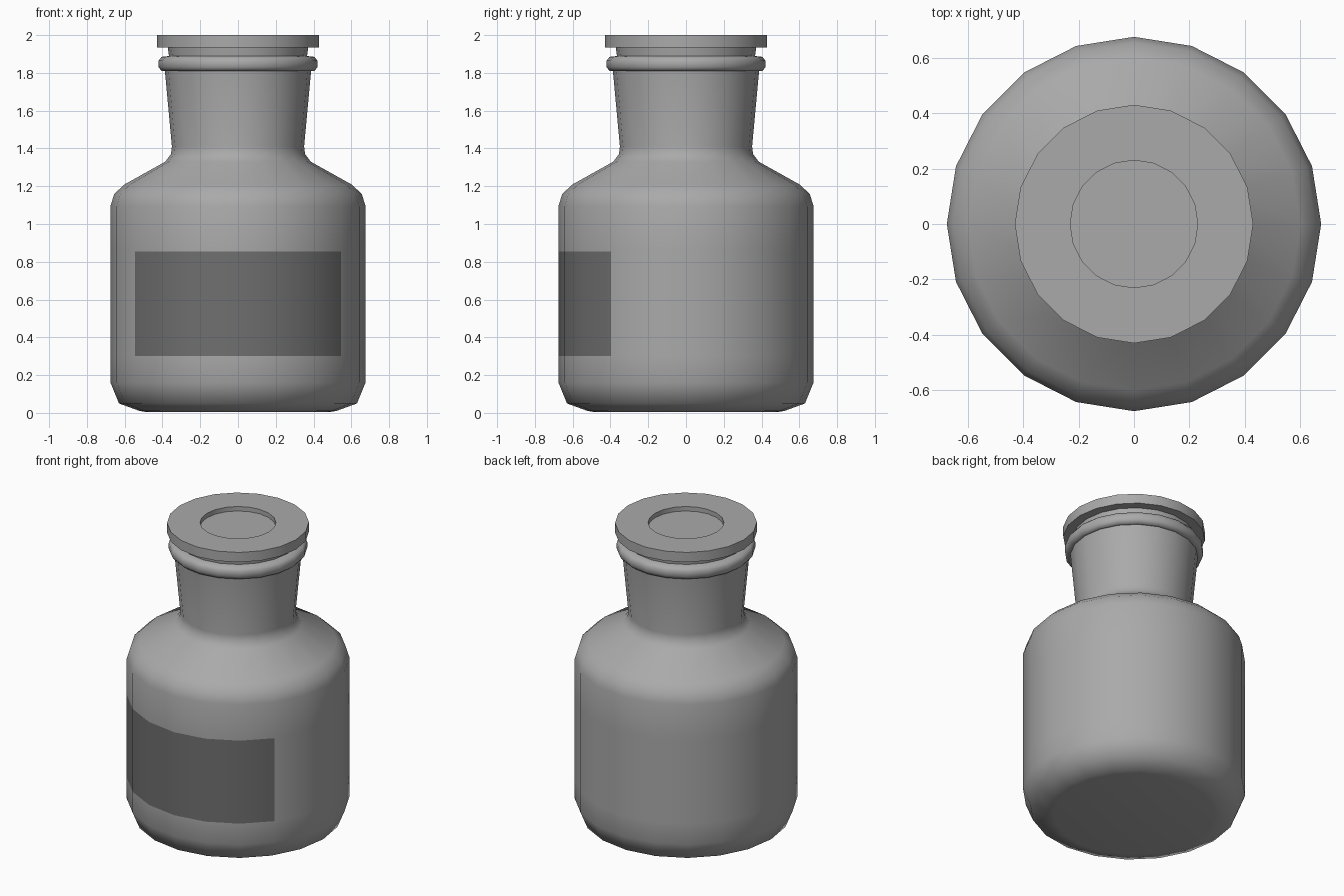
import bpy, bmesh, math

SIDES = 20

cube = bpy.data.objects.get("Cube")
if cube:
    bpy.data.objects.remove(cube, do_unlink=True)


def make_material(name, grey):
    mat = bpy.data.materials.new(name)
    mat.use_nodes = True
    colour = (grey, grey, grey, 1)
    mat.diffuse_color = colour
    mat.node_tree.nodes["Principled BSDF"].inputs["Base Color"].default_value = colour
    return mat


def lathe(name, profile, materials, smooth_angle):
    """Spin (radius, height) points round the z axis; zero radius closes the end."""
    bm = bmesh.new()
    rings = []
    for r, z in profile:
        if r == 0:
            rings.append([bm.verts.new((0, 0, z))] * SIDES)
        else:
            turns = [math.tau * i / SIDES for i in range(SIDES)]
            rings.append([bm.verts.new((r * math.cos(a), r * math.sin(a), z)) for a in turns])
    for low, high in zip(rings, rings[1:]):
        for i in range(SIDES):
            j = (i + 1) % SIDES
            corners = dict.fromkeys((low[i], low[j], high[j], high[i]))
            bm.faces.new(list(corners))
    bmesh.ops.recalc_face_normals(bm, faces=bm.faces)
    mesh = bpy.data.meshes.new(name)
    bm.to_mesh(mesh)
    bm.free()
    obj = bpy.data.objects.new(name, mesh)
    bpy.context.collection.objects.link(obj)
    for mat in materials:
        mesh.materials.append(mat)
    bpy.ops.object.select_all(action='DESELECT')
    obj.select_set(True)
    bpy.context.view_layer.objects.active = obj
    bpy.ops.object.shade_smooth_by_angle(angle=math.radians(smooth_angle))
    return obj


glass = make_material("grey glass", 0.40)
paper = make_material("dark label", 0.16)

# Bottle: rounded base, straight wall, shoulder, flaring neck, lip and mouth
LABEL_LOW, LABEL_HIGH = 0.30, 0.855
bottle = lathe("bottle", [
    (0, 0.005), (0.49, 0.005), (0.52, 0.01), (0.63, 0.05), (0.675, 0.16),
    (0.675, LABEL_LOW), (0.675, LABEL_HIGH), (0.675, 1.095),
    (0.655, 1.16), (0.60, 1.21), (0.385, 1.33), (0.355, 1.37), (0.35, 1.41),
    (0.387, 1.81), (0.405, 1.81), (0.42, 1.83), (0.42, 1.865), (0.405, 1.885),
    (0.36, 1.89), (0.34, 1.75),
], [glass, paper], 55)

# Label: the front wall faces between the two label heights
for face in bottle.data.polygons:
    c = face.center
    if LABEL_LOW < c.z < LABEL_HIGH and math.atan2(-c.y, abs(c.x)) > math.radians(36):
        face.material_index = 1

# Stopper: tapered plug, flat flange and a shallow round recess on top
lathe("stopper", [
    (0, 1.75), (0.345, 1.75), (0.372, 1.935), (0.43, 1.935), (0.43, 2.0),
    (0.23, 2.0), (0.23, 1.97), (0, 1.97),
], [glass], 40)
